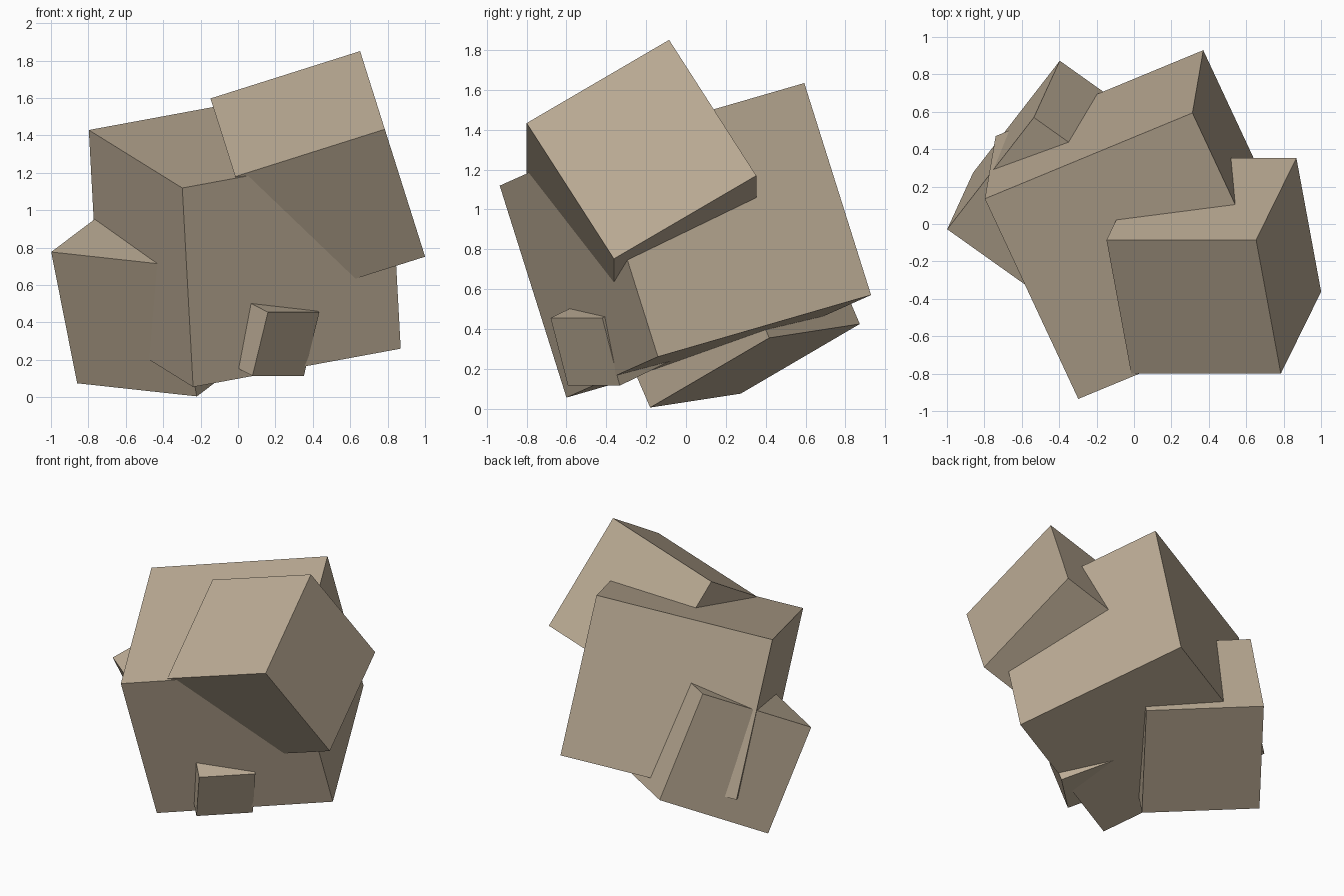
import bpy
import bmesh
from mathutils import Matrix, Vector

cube = bpy.data.objects.get("Cube")
if cube:
    bpy.data.objects.remove(cube, do_unlink=True)

# One matte stone colour for every block
tan = bpy.data.materials.new("tan_stone")
tan.use_nodes = True
colour = (0.50, 0.41, 0.30, 1.0)
tan.diffuse_color = colour
shader = next(n for n in tan.node_tree.nodes if n.type == "BSDF_PRINCIPLED")
shader.inputs["Base Color"].default_value = colour
shader.inputs["Roughness"].default_value = 0.9


def block(name, corner, u, v, depth):
    """Tilted box spanned from a corner by edges u and v, and a depth along u x v."""
    u, v = Vector(u), Vector(v)
    v_len = v.length
    v = (v - v.project(u)).normalized() * v_len
    w = u.cross(v).normalized() * depth
    basis = Matrix((u, v, w)).transposed().to_4x4()
    centre = Vector(corner) + (u + v + w) / 2

    bm = bmesh.new()
    bmesh.ops.create_cube(bm, size=1.0, matrix=basis)
    bmesh.ops.recalc_face_normals(bm, faces=bm.faces)
    mesh = bpy.data.meshes.new(name)
    bm.to_mesh(mesh)
    bm.free()
    mesh.materials.append(tan)
    obj = bpy.data.objects.new(name, mesh)
    obj.location = centre
    bpy.context.collection.objects.link(obj)
    return obj


# Large central block
block("main_block", (-0.24, -0.60, 0.055), (1.11, 0.459, 0.205), (-0.50, 1.07, 0.31), 1.117)
# Cube resting on the upper front left
block("upper_block", (-0.015, -0.80, 1.18), (0.80, 0.0, 0.253), (-0.125, 0.715, 0.42), -0.838)
# Block at the lower back right
block("lower_block", (-0.86, 0.275, 0.075), (0.64, -0.455, -0.07), (0.46, 0.60, 0.35), 0.777)
# Small block poking out of the front
block("small_block", (0.16, -0.68, 0.455), (0.275, 0.26, 0.0), (-0.08, 0.09, -0.34), 0.38)
